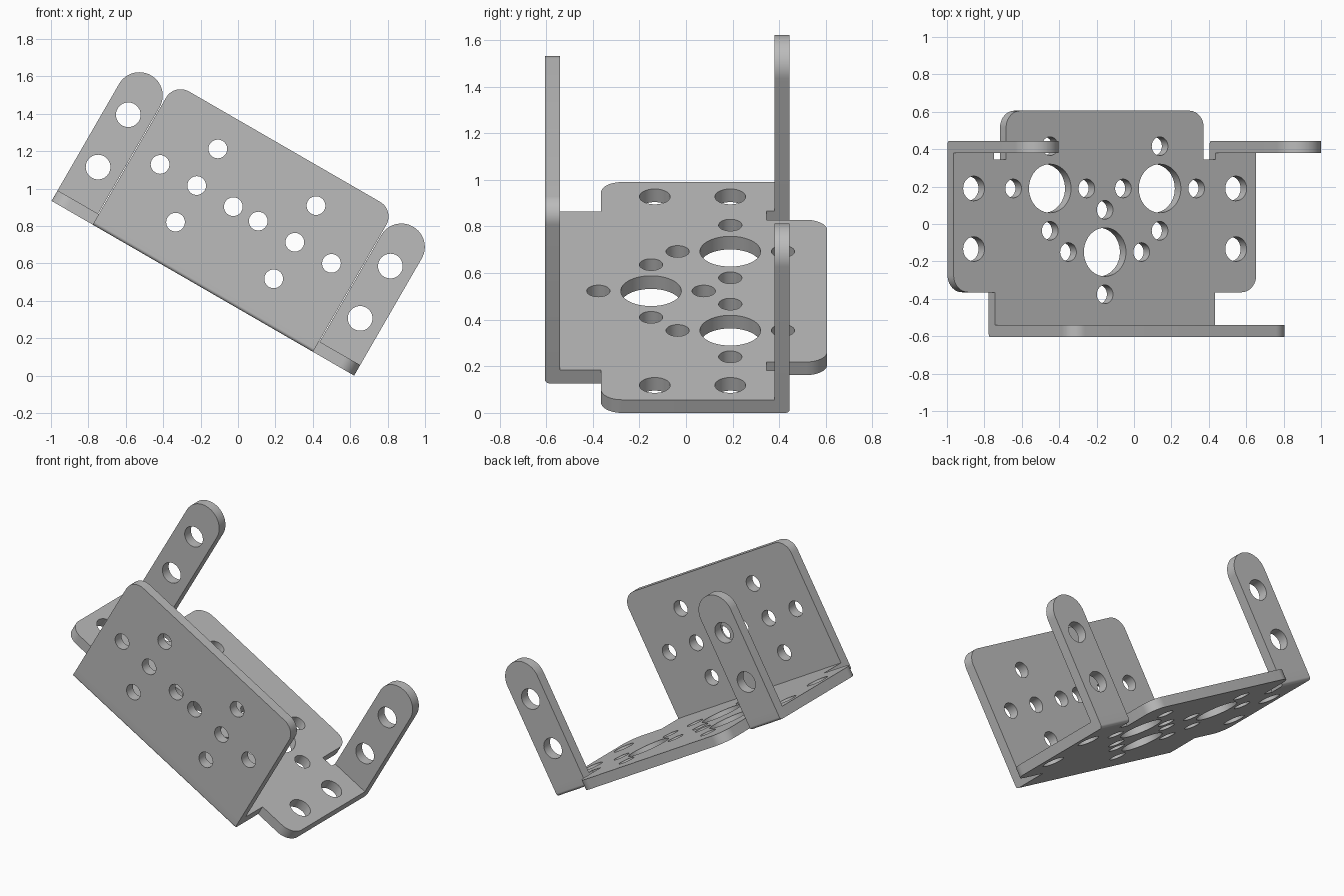
import bpy, bmesh, math
from mathutils import Matrix, Vector

cube = bpy.data.objects.get("Cube")
if cube:
    bpy.data.objects.remove(cube, do_unlink=True)

# One plain grey metal
metal = bpy.data.materials.new("grey metal")
metal.use_nodes = True
GREY = (0.5, 0.5, 0.5, 1.0)
metal.diffuse_color = GREY
metal.node_tree.nodes["Principled BSDF"].inputs["Base Color"].default_value = GREY

T = 0.065          # sheet thickness
SMALL, MEDIUM, LARGE = 0.05, 0.066, 0.13   # hole radii
RING = 0.226       # spacing of the small holes round a centre
TILT = Matrix.Translation((-0.188, 0, 0.467)) @ Matrix.Rotation(math.radians(30), 4, 'Y')


def rounded(points, steps=10):
    """Closed outline from (x, y, radius) corners."""
    out = []
    for i, (x, y, r) in enumerate(points):
        p = Vector((x, y))
        if r == 0:
            out.append(p)
            continue
        a = (Vector(points[i - 1][:2]) - p).normalized()
        b = (Vector(points[(i + 1) % len(points)][:2]) - p).normalized()
        centre = p + (a + b) * r          # right-angled corners
        for k in range(steps + 1):
            t = math.pi / 2 * k / steps
            out.append(centre - b * r * math.cos(t) - a * r * math.sin(t))
    return out


def circle(x, y, r, n=48):
    return [Vector((x + r * math.cos(2 * math.pi * k / n),
                    y + r * math.sin(2 * math.pi * k / n))) for k in range(n)]


def ring(x, y):
    """Four small holes round a centre."""
    return [circle(x + dx * RING, y + dy * RING, SMALL)
            for dx, dy in ((1, 0), (-1, 0), (0, 1), (0, -1))]


def sheet(name, outline, holes, thickness, place):
    """Filled outline with holes, given a thickness and placed on the bracket."""
    curve = bpy.data.curves.new(name, 'CURVE')
    curve.dimensions = '2D'
    curve.fill_mode = 'BOTH'
    curve.extrude = thickness / 2
    for loop in [outline] + holes:
        spline = curve.splines.new('POLY')
        spline.points.add(len(loop) - 1)
        for point, co in zip(spline.points, loop):
            point.co = (co.x, co.y, 0, 1)
        spline.use_cyclic_u = True
    obj = bpy.data.objects.new(name, curve)
    bpy.context.collection.objects.link(obj)
    obj.matrix_world = TILT @ place
    bpy.ops.object.select_all(action='DESELECT')
    obj.select_set(True)
    bpy.context.view_layer.objects.active = obj
    bpy.ops.object.convert(target='MESH')
    obj = bpy.context.view_layer.objects.active
    bm = bmesh.new()
    bm.from_mesh(obj.data)
    bmesh.ops.remove_doubles(bm, verts=bm.verts, dist=0.0002)
    bmesh.ops.recalc_face_normals(bm, faces=bm.faces)
    bm.to_mesh(obj.data)
    bm.free()
    obj.data.materials.clear()
    obj.data.materials.append(metal)
    bpy.ops.object.shade_smooth_by_angle(angle=math.radians(30))
    return obj


def upright(y):
    return Matrix.Translation((0, y, 0)) @ Matrix.Rotation(math.pi / 2, 4, 'X')


def along_x(x):
    return Matrix.Translation((x, 0, 0)) @ Matrix(
        ((0, 0, 1, 0), (1, 0, 0, 0), (0, 1, 0, 0), (0, 0, 0, 1)))


# Base plate: front neck, side wings, relief notches and rear tongue
half = [(0.68, -0.54, 0), (0.68, -0.365, 0), (0.934, -0.365, 0.09),
        (0.934, 0.38, 0), (0.684, 0.38, 0), (0.684, 0.345, 0),
        (0.61, 0.345, 0), (0.61, 0.606, 0.09)]
outline = rounded(half + [(-x, y, r) for x, y, r in reversed(half)])
holes = []
for x, y in ((-0.339, 0.19), (0.339, 0.19), (0, -0.15)):
    holes += [circle(x, y, LARGE)] + ring(x, y)
for x in (-0.809, 0.809):
    holes += [circle(x, y, MEDIUM) for y in (0.19, -0.134)]
sheet("base_plate", outline, holes, T, Matrix.Translation((0, 0, T / 2)))

# Front flange with two five-hole patterns, and its bend
flange = rounded([(-0.68, T, 0), (0.68, T, 0), (0.68, 0.874, 0.09), (-0.68, 0.874, 0.09)])
holes = []
for x in (-0.303, 0.303):
    holes += [circle(x, 0.459, SMALL)] + ring(x, 0.459)
sheet("front_flange", flange, holes, T, upright(-0.54 - T / 2))
bend = rounded([(-0.54 - T, 0, 0.018), (-0.54, 0, 0), (-0.54, T, 0), (-0.54 - T, T, 0)])
sheet("front_bend", bend, [], 1.36, along_x(0))

# Round-ended rear arms and their bends
for side, x in (("right", -0.809), ("left", 0.809)):
    w = 0.125
    arm = rounded([(x - w, T, 0), (x + w, T, 0), (x + w, 0.722 + w, w - 0.0005),
                   (x - w, 0.722 + w, w - 0.0005)], 16)
    sheet(side + "_arm", arm, [circle(x, z, MEDIUM) for z in (0.281, 0.604)],
          T, upright(0.38 + T / 2))
    bend = rounded([(0.38, 0, 0), (0.38 + T, 0, 0.018), (0.38 + T, T, 0), (0.38, T, 0)])
    sheet(side + "_arm_bend", bend, [], 2 * w, along_x(x))
